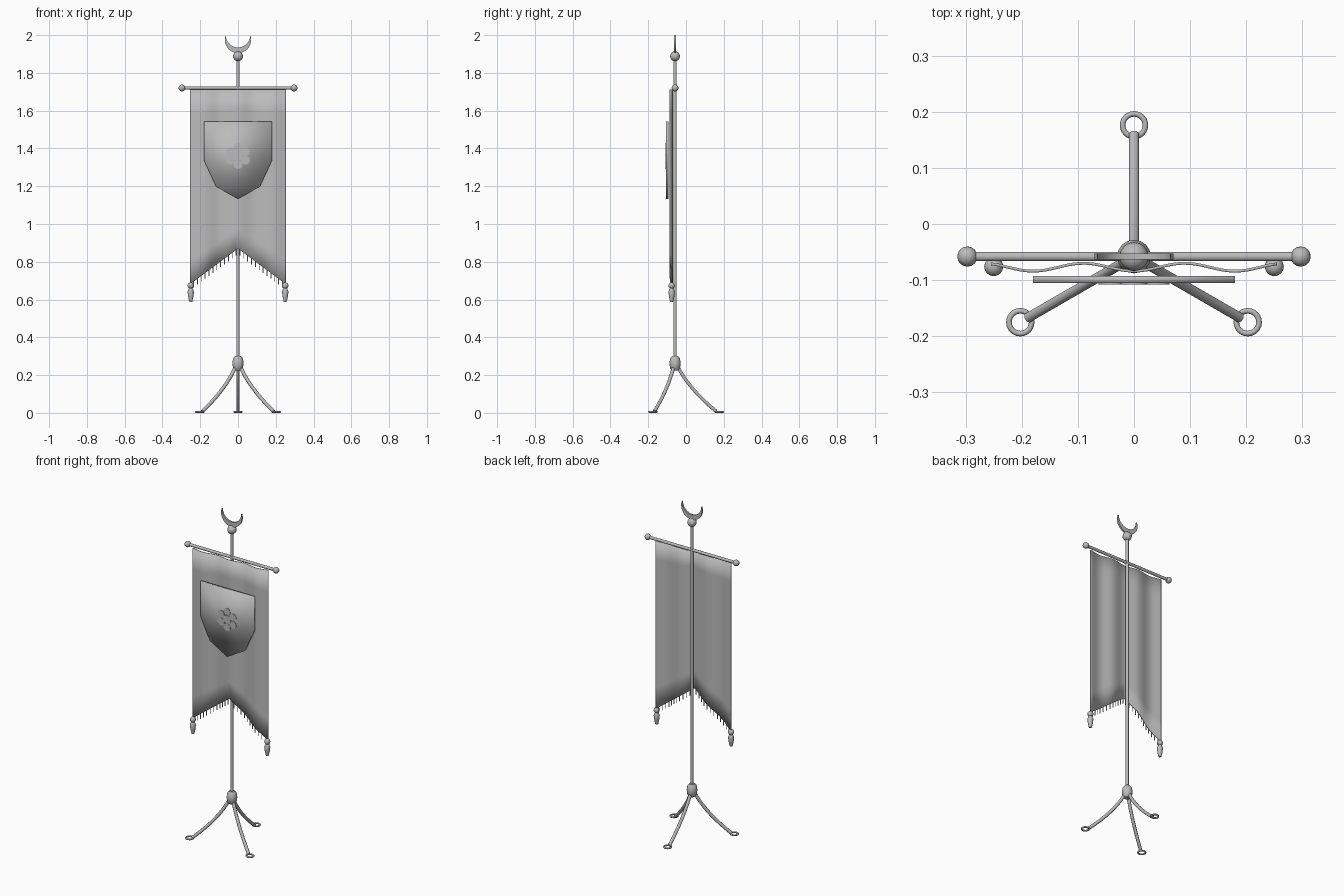
import bpy, bmesh, math
from mathutils import Vector, Matrix

if "Cube" in bpy.data.objects:
    bpy.data.objects.remove(bpy.data.objects["Cube"])

PY = -0.058          # y of the pole axis
grey = bpy.data.materials.new("plain grey")
grey.diffuse_color = (0.5, 0.5, 0.5, 1)
grey.use_nodes = True
grey.node_tree.nodes["Principled BSDF"].inputs["Base Color"].default_value = grey.diffuse_color


def finish(name, bm, angle=40):
    bmesh.ops.recalc_face_normals(bm, faces=bm.faces)
    me = bpy.data.meshes.new(name)
    bm.to_mesh(me)
    bm.free()
    ob = bpy.data.objects.new(name, me)
    bpy.context.collection.objects.link(ob)
    me.materials.append(grey)
    bpy.context.view_layer.objects.active = ob
    bpy.ops.object.select_all(action='DESELECT')
    ob.select_set(True)
    bpy.ops.object.shade_smooth_by_angle(angle=math.radians(angle))
    return ob


def tube(name, pts, r, sides=8):
    """Round bar swept along points."""
    bm = bmesh.new()
    pts = [Vector(p) for p in pts]
    rings = []
    for i, p in enumerate(pts):
        d = pts[min(i + 1, len(pts) - 1)] - pts[max(i - 1, 0)]
        q = d.to_track_quat('Z', 'Y')
        rings.append([bm.verts.new(p + q @ Vector((r * math.cos(a), r * math.sin(a), 0)))
                      for a in [2 * math.pi * (k + 0.5) / sides for k in range(sides)]])
    for a, b in zip(rings, rings[1:]):
        for k in range(sides):
            bm.faces.new((a[k], a[(k + 1) % sides], b[(k + 1) % sides], b[k]))
    bm.faces.new(rings[0])
    bm.faces.new(rings[-1])
    return finish(name, bm, 50)


def lathe(name, prof, x, y, sides=16):
    """Turned part from (radius, z) pairs, capped at both ends."""
    bm = bmesh.new()
    rings = [[bm.verts.new((x + r * math.cos(2 * math.pi * k / sides),
                            y + r * math.sin(2 * math.pi * k / sides), z))
              for k in range(sides)] for r, z in prof]
    for a, b in zip(rings, rings[1:]):
        for k in range(sides):
            bm.faces.new((a[k], a[(k + 1) % sides], b[(k + 1) % sides], b[k]))
    bm.faces.new(rings[0])
    bm.faces.new(rings[-1])
    return finish(name, bm)


def ball(name, loc, r, scale=(1, 1, 1)):
    bm = bmesh.new()
    m = Matrix.Translation(loc) @ Matrix.Diagonal((*scale, 1))
    bmesh.ops.create_uvsphere(bm, u_segments=16, v_segments=10, radius=r, matrix=m)
    return finish(name, bm)


def plate(name, outline, y0, y1, angle=40):
    """Flat plate from an (x, z) outline between two depths."""
    bm = bmesh.new()
    a = [bm.verts.new((x, y0, z)) for x, z in outline]
    b = [bm.verts.new((x, y1, z)) for x, z in outline]
    n = len(a)
    bm.faces.new(a)
    bm.faces.new(b)
    for k in range(n):
        bm.faces.new((a[k], a[(k + 1) % n], b[(k + 1) % n], b[k]))
    return finish(name, bm, angle)


# Pole, hub and top ball
tube("pole", [(0, PY, 0.24), (0, PY, 1.88)], 0.009)
lathe("hub", [(0.016, 0.224), (0.026, 0.235), (0.030, 0.262), (0.026, 0.288), (0.016, 0.30)], 0, PY)
ball("top_ball", (0, PY, 1.888), 0.026)

# Crescent: outer arc and inner arc meeting at the tips
N = 20
outer = [(0.07 * math.cos(a), 1.975 + 0.07 * math.sin(a))
         for a in [math.radians(159 + 222 * k / N) for k in range(N + 1)]]
inner = [(0.065 * math.cos(a), 2.0 + 0.065 * math.sin(a))
         for a in [-math.pi * k / N for k in range(1, N)]]
bm = bmesh.new()
mid = [outer[0]] + inner[::-1] + [outer[-1]]
grid = [[bm.verts.new((x, PY + dy, z)) for x, z in line]
        for line, dy in ((outer, -0.005), (mid, -0.005), (mid, 0.005), (outer, 0.005))]
for j in range(4):
    a, b = grid[j], grid[(j + 1) % 4]
    for k in range(N):
        bm.faces.new((a[k], a[k + 1], b[k + 1], b[k]))
bmesh.ops.remove_doubles(bm, verts=bm.verts, dist=0.0001)
finish("crescent", bm)

# Crossbar with end balls
tube("crossbar", [(-0.295, PY, 1.72), (0.295, PY, 1.72)], 0.009)
for side in (-1, 1):
    ball("crossbar_ball", (side * 0.297, PY, 1.72), 0.018)

# Three curved legs with ring feet
for i in range(3):
    ang = math.radians(90 + 120 * i)
    c, s = math.cos(ang), math.sin(ang)
    path = []
    for k in range(9):
        t = k / 8
        p = Vector((0.012, 0.25)) * (1 - t) ** 2 + Vector((0.07, 0.13)) * 2 * t * (1 - t) \
            + Vector((0.218, 0.008)) * t * t
        path.append((c * p.x, PY + s * p.x, p.y))
    tube("leg", path, 0.0095)
    bpy.ops.mesh.primitive_torus_add(location=(c * 0.234, PY + s * 0.234, 0.005), major_radius=0.0203,
                                     minor_radius=0.005, major_segments=24, minor_segments=8)
    foot = bpy.context.object
    foot.name = "ring_foot"
    foot.data.materials.append(grey)
    bpy.ops.object.shade_smooth_by_angle(angle=math.radians(50))


# Banner cloth: wavy sheet with a notched lower edge
def cloth_y(x):
    return -0.077 - 0.007 * math.cos(2 * math.pi * x / 0.18)


def hem_z(x):
    return 0.87 - 0.19 * abs(x) / 0.255


bm = bmesh.new()
COLS, ROWS = 48, 8
rows = []
for j in range(ROWS + 1):
    row = []
    for i in range(COLS + 1):
        x = -0.255 + 0.51 * i / COLS
        z = 1.713 + (hem_z(x) - 1.713) * j / ROWS
        row.append(bm.verts.new((x, cloth_y(x), z)))
    rows.append(row)
for a, b in zip(rows, rows[1:]):
    for i in range(COLS):
        bm.faces.new((a[i], a[i + 1], b[i + 1], b[i]))
banner = finish("banner", bm)
mod = banner.modifiers.new("thickness", 'SOLIDIFY')
mod.thickness = 0.005
mod.offset = 0

# Fringe strands along the hem, tassels at the corners
for side in (-1, 1):
    for k in range(12):
        x = side * (0.01 + 0.0205 * k)
        z = hem_z(x)
        tube("fringe_strand", [(x, cloth_y(x), z + 0.004), (x, cloth_y(x), z - 0.03)], 0.0025, 6)
    tx = side * 0.25
    ball("tassel_ball", (tx, -0.076, 0.674), 0.017)
    lathe("tassel", [(0.007, 0.664), (0.012, 0.655), (0.017, 0.642), (0.014, 0.615), (0.008, 0.588)],
          tx, -0.076, 12)

# Shield plate with a low rosette
half = [(0.18, 1.543), (0.18, 1.336), (0.116, 1.198)]
outline = half + [(0, 1.133)] + [(-x, z) for x, z in reversed(half)]
plate("shield", outline, -0.105, -0.093, 180)


def disc(x, z, r, n=6):
    return [(x + r * math.cos(2 * math.pi * k / n), z + r * math.sin(2 * math.pi * k / n)) for k in range(n)]


RZ = 1.36
plate("rosette_centre", disc(0, RZ, 0.026, 12), -0.108, -0.104)
for k in range(6):
    a = math.radians(30 + 60 * k)
    plate("rosette_petal", disc(0.046 * math.cos(a), RZ + 0.046 * math.sin(a), 0.023, 12), -0.1075, -0.104)
